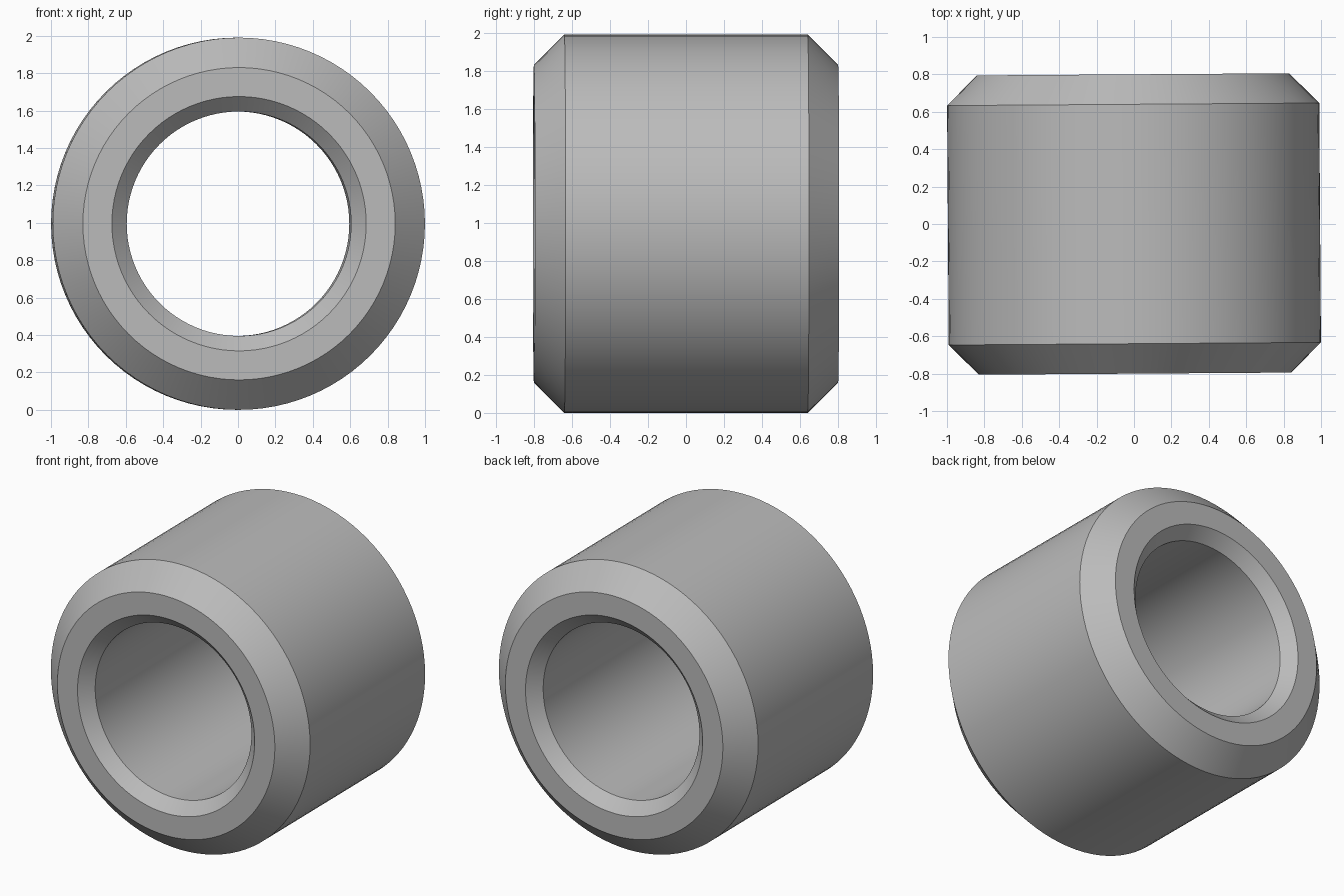
import bpy, bmesh, math
from mathutils import Matrix

cube = bpy.data.objects.get("Cube")
if cube:
    bpy.data.objects.remove(cube, do_unlink=True)

SEGMENTS = 96
RADIUS = 0.995

# Half cross-section as (radius, y), mirrored to close the ring
half = [(0.6, 0.72), (0.68, 0.8), (0.835, 0.8), (RADIUS, 0.64)]
profile = half + [(r, -y) for r, y in reversed(half)]

# Revolve the cross-section around the y axis
bm = bmesh.new()
rings = []
for i in range(SEGMENTS):
    a = math.tau * i / SEGMENTS
    rings.append([bm.verts.new((r * math.cos(a), y, r * math.sin(a))) for r, y in profile])
for i, ring in enumerate(rings):
    following = rings[(i + 1) % SEGMENTS]
    for j in range(len(profile)):
        k = (j + 1) % len(profile)
        bm.faces.new((ring[j], ring[k], following[k], following[j]))
bmesh.ops.recalc_face_normals(bm, faces=bm.faces)

# Slight turn about the vertical, then stand it on the ground
turn = Matrix.Rotation(math.radians(0.4), 4, "Z")
bm.transform(Matrix.Translation((0, 0, RADIUS)) @ turn)

mesh = bpy.data.meshes.new("bushing")
bm.to_mesh(mesh)
bm.free()
bushing = bpy.data.objects.new("bushing", mesh)
bpy.context.collection.objects.link(bushing)

# Plain grey metal
grey = bpy.data.materials.new("grey")
grey.use_nodes = True
colour = (0.5, 0.5, 0.5, 1)
grey.diffuse_color = colour
grey.node_tree.nodes["Principled BSDF"].inputs["Base Color"].default_value = colour
mesh.materials.append(grey)

# Smooth curves with crisp chamfer edges
bpy.ops.object.select_all(action="DESELECT")
bushing.select_set(True)
bpy.context.view_layer.objects.active = bushing
bpy.ops.object.shade_smooth_by_angle(angle=math.radians(30))
